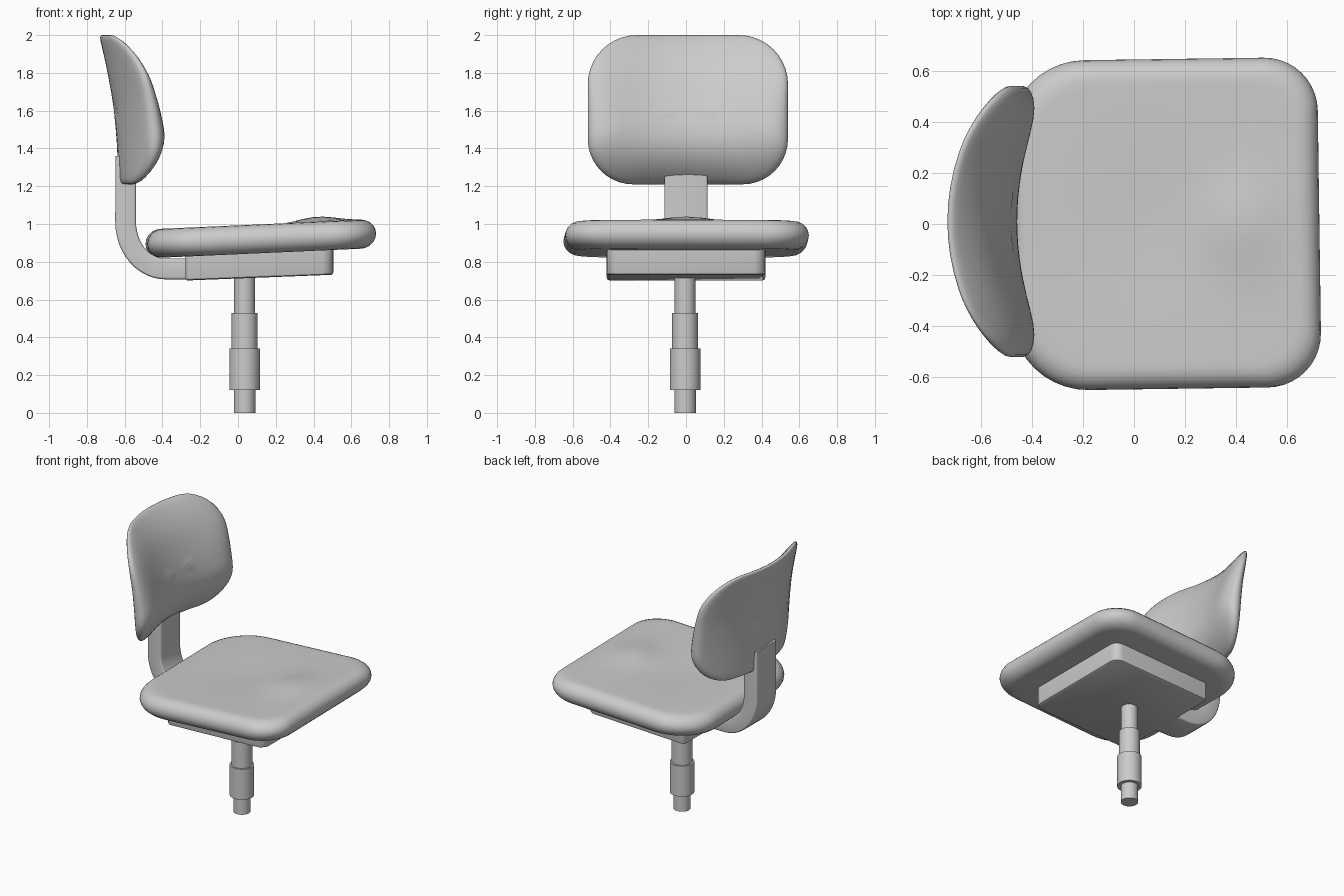
import bpy, bmesh, math
from mathutils import Matrix, Vector

cube = bpy.data.objects.get("Cube")
if cube:
    bpy.data.objects.remove(cube)

grey = bpy.data.materials.new("mid grey")
grey.use_nodes = True
grey.diffuse_color = (0.6, 0.6, 0.6, 1)
grey.node_tree.nodes["Principled BSDF"].inputs["Base Color"].default_value = (0.6, 0.6, 0.6, 1)


def finish(name, bm, angle=40):
    bmesh.ops.recalc_face_normals(bm, faces=bm.faces)
    mesh = bpy.data.meshes.new(name)
    bm.to_mesh(mesh)
    bm.free()
    mesh.materials.append(grey)
    ob = bpy.data.objects.new(name, mesh)
    bpy.context.collection.objects.link(ob)
    bpy.ops.object.select_all(action='DESELECT')
    ob.select_set(True)
    bpy.context.view_layer.objects.active = ob
    bpy.ops.object.shade_smooth_by_angle(angle=math.radians(angle))
    return ob


def rounded_outline(hu, hv, r_low, r_high, steps=10, side=8):
    """Rounded rectangle; r_low rounds the -u corners, r_high the +u corners."""
    corners = []
    for i, (su, sv, r) in enumerate(((1, 1, r_high), (-1, 1, r_low), (-1, -1, r_low), (1, -1, r_high))):
        c = Vector((su * (hu - r), sv * (hv - r)))
        corners.append([c + r * Vector((math.cos(a), math.sin(a)))
                        for a in ((i + k / steps) * math.pi / 2 for k in range(steps + 1))])
    pts = []
    for i, arc in enumerate(corners):
        nxt = corners[(i + 1) % 4][0]
        pts += arc + [arc[-1].lerp(nxt, k / side) for k in range(1, side)]
    return pts


def cushion(name, hu, hv, r_low, r_high, rings, place):
    """Loft rings of (inset, depth fraction) from back to face; place(u, v, t) gives the point."""
    bm = bmesh.new()
    loops = []
    for inset, t in rings:
        pts = rounded_outline(hu - inset, hv - inset,
                              r_low * (1 - inset / hu), r_high * (1 - inset / hu))
        loops.append([bm.verts.new(place(p.x, p.y, t)) for p in pts])
    n = len(loops[0])
    for a, b in zip(loops, loops[1:]):
        for i in range(n):
            bm.faces.new((a[i], a[(i + 1) % n], b[(i + 1) % n], b[i]))
    for loop, t in ((loops[0], rings[0][1]), (loops[-1], rings[-1][1])):
        mid = bm.verts.new(place(0, 0, t))
        for i in range(n):
            bm.faces.new((loop[i], loop[(i + 1) % n], mid))
    return finish(name, bm, 60)


def curve_through(pts, x):
    """Smooth interpolation through (x, value) pairs."""
    for (x0, a), (x1, b) in zip(pts, pts[1:]):
        if x <= x1:
            s = max(0, (x - x0) / (x1 - x0))
            return a + (b - a) * s
    return pts[-1][1]


def soft(pts, x, w=0.06):
    return sum(curve_through(pts, x + k * w) for k in (-1, -0.5, 0, 0.5, 1)) / 5


# Seat cushion: tilted slab with round rim and a low hump near the front
turn = Matrix.Rotation(0.014, 3, 'Z')


def seat_point(u, v, t):
    x, y, _ = turn @ Vector((u, v, 0))
    x += 0.12
    hump = 0.028 * math.exp(-((x - 0.42) / 0.14) ** 2 - (y / 0.17) ** 2)
    dip = -0.012 * math.exp(-((x - 0.05) / 0.25) ** 2 - (y / 0.3) ** 2)
    z = 0.84 + 0.045 * x + 0.153 * t
    return Vector((x, y, z + (hump + dip) * max(0, t) ** 4))


rim = [(0.08 * (1 - math.cos(a)), 0.5 + 0.5 * math.sin(a))
       for a in (math.radians(-72 + 18 * k) for k in range(10))]
inner = [0.11 + 0.055 * k for k in range(9)]
seat_rings = [(0.3, 0)] + [(0.075, 0)] + rim + [(i, 1) for i in inner]
cushion("seat_cushion", 0.605, 0.645, 0.3, 0.21, seat_rings, seat_point)

# Backrest: shell curved around the sitter, with a thicker lumbar area
rear_line = [(1.1, -0.632), (1.21, -0.632), (1.45, -0.642), (1.65, -0.662), (1.85, -0.7), (2.0, -0.735), (2.1, -0.757)]
depth_line = [(1.1, 0.07), (1.21, 0.1), (1.32, 0.16), (1.47, 0.195), (1.65, 0.165), (1.85, 0.12), (2.0, 0.07), (2.1, 0.04)]


def back_point(u, v, t):
    z = 1.605 + u
    depth = soft(depth_line, z) * (1 - 0.9 * v * v)
    return Vector((soft(rear_line, z) + 0.62 * v * v + depth * t, v + 0.01, z))


back_rings = [(i, 0) for i in (0.37, 0.3, 0.22, 0.14, 0.07, 0.03)]
back_rings += [(0.012, 0.03), (0.002, 0.12), (0, 0.25), (0.008, 0.42), (0.025, 0.58), (0.05, 0.73),
               (0.085, 0.86), (0.13, 0.95), (0.18, 0.99)]
back_rings += [(i, 1) for i in (0.23, 0.28, 0.33, 0.37)]
cushion("backrest", 0.395, 0.53, 0.24, 0.26, back_rings, back_point)

# Support arm: flat bar swept from under the seat up behind the backrest
path = [(Vector((-0.2, 0.762)), Vector((0, 1)))]
for k in range(13):
    a = math.pi / 2 * k / 12
    n = Vector((math.sin(a), math.cos(a)))
    path.append((Vector((-0.385 - 0.21 * math.sin(a), 0.762 + 0.25 * (1 - math.cos(a)))), n))
path.append((Vector((-0.594, 1.36)), Vector((1, 0))))
section = rounded_outline(0.055, 0.115, 0.012, 0.012, steps=3, side=1)
bm = bmesh.new()
loops = [[bm.verts.new((c.x + n.x * p.x, p.y, c.y + n.y * p.x)) for p in section] for c, n in path]
m = len(section)
for a, b in zip(loops, loops[1:]):
    for i in range(m):
        bm.faces.new((a[i], a[(i + 1) % m], b[(i + 1) % m], b[i]))
bm.faces.new(loops[0])
bm.faces.new(loops[-1])
finish("support_arm", bm)

# Mechanism housing under the seat, following the seat tilt
bm = bmesh.new()
outline = rounded_outline(0.392, 0.42, 0.025, 0.06, steps=5, side=1)
loops = []
for inset, z in ((0.012, 0), (0.003, 0.005), (0, 0.015), (0, 0.14)):
    f = 1 - inset / 0.4
    loops.append([bm.verts.new((0.113 + p.x * f, p.y * f, 0.716 + 0.038 * p.x + z)) for p in outline])
m = len(outline)
for a, b in zip(loops, loops[1:]):
    for i in range(m):
        bm.faces.new((a[i], a[(i + 1) % m], b[(i + 1) % m], b[i]))
bm.faces.new(loops[0])
bm.faces.new(loops[-1])
finish("seat_housing", bm)

# Telescopic column
sections = (("column_foot", 0.057, 0, 0.12), ("column_sleeve", 0.081, 0.12, 0.342),
            ("column_middle", 0.069, 0.342, 0.53), ("column_top", 0.055, 0.53, 0.75))
for name, r, low, high in sections:
    bm = bmesh.new()
    bmesh.ops.create_cone(bm, cap_ends=True, segments=32, radius1=r, radius2=r, depth=high - low,
                          matrix=Matrix.Translation((0.035, -0.005, (low + high) / 2)))
    finish(name, bm)
